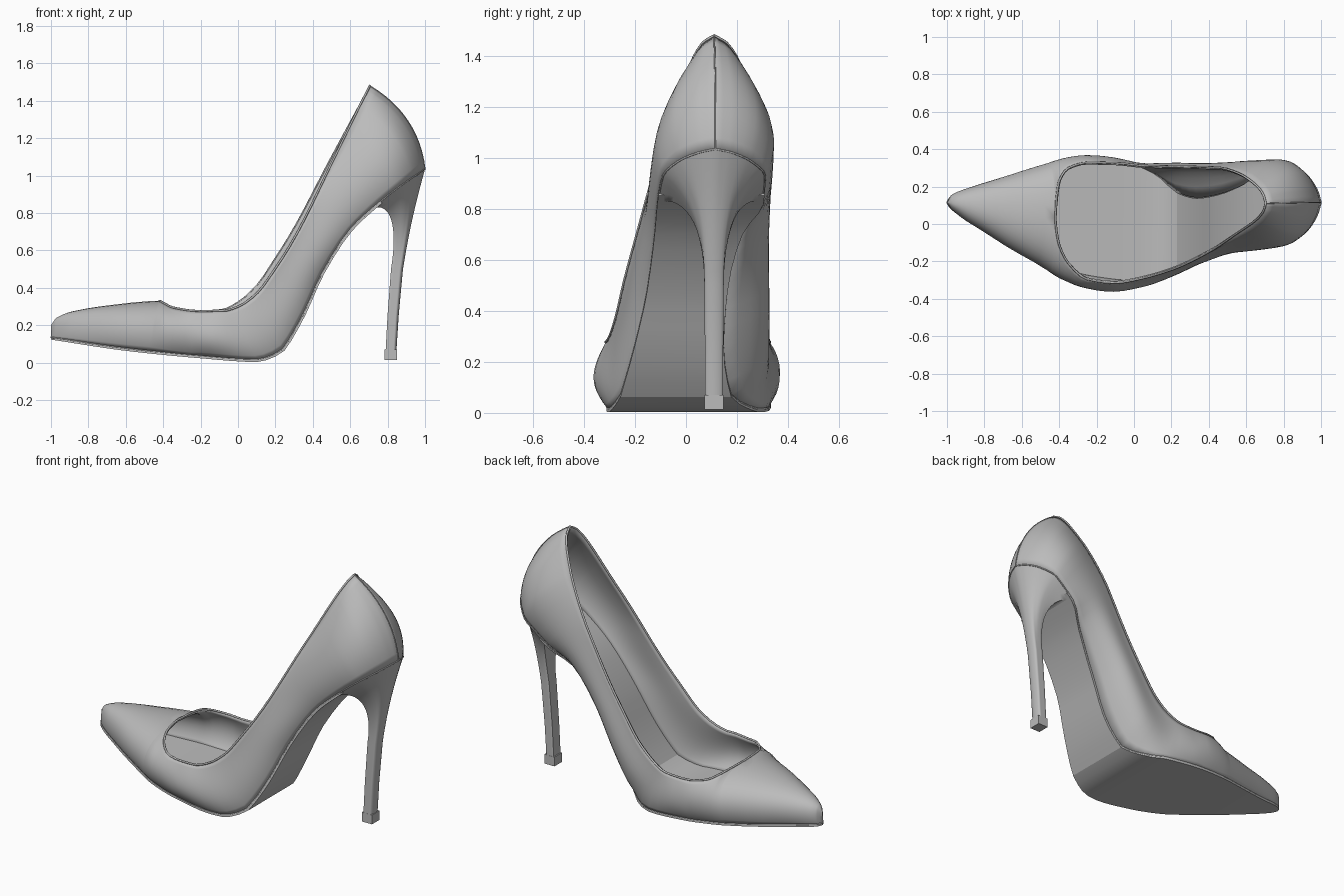
import bpy, bmesh, math
from mathutils import Vector

if "Cube" in bpy.data.objects:
    bpy.data.objects.remove(bpy.data.objects["Cube"], do_unlink=True)

grey = bpy.data.materials.new("plain_grey")
grey.use_nodes = True
grey.diffuse_color = (.5, .5, .5, 1)
grey.node_tree.nodes["Principled BSDF"].inputs["Base Color"].default_value = grey.diffuse_color


def curve_through(*keys):
    """Monotone smooth interpolation through (position, value) keys."""
    xs, ys = zip(*keys)
    slopes = [(ys[i + 1] - ys[i]) / (xs[i + 1] - xs[i]) for i in range(len(xs) - 1)]
    tangents = [slopes[0]]
    for a, b in zip(slopes, slopes[1:]):
        tangents.append(2 * a * b / (a + b) if a * b > 0 else 0)
    tangents.append(slopes[-1])

    def value(x):
        i = 0
        while i < len(slopes) - 1 and x > xs[i + 1]:
            i += 1
        h = xs[i + 1] - xs[i]
        t = min(max((x - xs[i]) / h, 0), 1)
        s = t * t * (3 - 2 * t)
        bend = tangents[i] * t * (1 - t) ** 2 - tangents[i + 1] * t * t * (1 - t)
        return ys[i] * (1 - s) + ys[i + 1] * s + h * bend
    return value


# Profiles along the length: heights, then half outlines (left, right)
sole_z = curve_through((-1, .135), (-.6, .075), (-.2, .035), (.1, .015), (.14, .022), (.24, .072),
                       (.27, .115), (.35, .26), (.45, .48), (.6, .71), (.72, .825), (.85, .93), (1, 1.035))
top_z = curve_through((-1, .2), (-.97, .24), (-.88, .275), (-.7, .305), (-.42, .33), (-.4, .32),
                      (-.35, .295), (-.2, .275), (-.08, .28), (0, .31), (.1, .39), (.2, .53),
                      (.3, .69), (.5, 1.08), (.705, 1.48))
sole_y = {
    1: curve_through((-1, .115), (-.98, .145), (-.8, .2), (-.6, .26), (-.4, .31), (-.2, .33), (0, .32),
                     (.12, .27), (.25, .17), (.35, .145), (.45, .16), (.6, .22), (.72, .3),
                     (.85, .31), (.93, .255), (.98, .18), (1, .115)),
    -1: curve_through((-1, .115), (-.98, .085), (-.8, -.03), (-.6, -.14), (-.4, -.24), (-.2, -.29),
                      (0, -.31), (.12, -.295), (.25, -.25), (.35, -.2), (.45, -.15), (.6, -.12),
                      (.72, -.11), (.85, -.09), (.93, -.03), (.98, .05), (1, .115))}
bulge_y = {
    1: curve_through((-1, .115), (-.98, .155), (-.9, .19), (-.7, .255), (-.5, .32), (-.25, .368),
                     (-.1, .355), (.1, .322), (.25, .31), (.45, .308), (.6, .32), (.72, .338),
                     (.85, .345), (.93, .295), (.98, .2), (1, .115)),
    -1: curve_through((-1, .115), (-.98, .08), (-.8, -.05), (-.6, -.18), (-.4, -.29), (-.25, -.345),
                      (-.1, -.36), (.1, -.335), (.25, -.285), (.45, -.2), (.6, -.155), (.72, -.142),
                      (.85, -.12), (.93, -.065), (.98, .03), (1, .115))}
top_y = {
    1: curve_through((-1, .115), (-.42, .03), (-.415, .13), (-.4, .23), (-.35, .3), (-.25, .328),
                     (-.1, .326), (.05, .312), (.45, .302), (.55, .275), (.65, .21), (.69, .16), (.705, .11)),
    -1: curve_through((-.42, .03), (-.415, -.03), (-.4, -.11), (-.35, -.21), (-.25, -.295),
                      (-.1, -.315), (0, -.3), (.2, -.245), (.4, -.15), (.55, -.05), (.65, .02),
                      (.69, .065), (.705, .11))}

# Each station pairs a position on the sole edge with one on the top line
pairs = [(-1, -1), (-.98, -.97), (-.9, -.88), (-.7, -.66), (-.48, -.42), (-.45, -.415), (-.41, -.4),
         (-.35, -.35), (-.25, -.25), (-.1, -.12), (.1, -.03), (.24, .075), (.35, .17), (.45, .27),
         (.6, .39), (.72, .49), (.85, .58), (.93, .65), (.98, .69), (1, .705)]
top_x = curve_through(*pairs)
THROAT = -.42
STEPS = 3
stations = [a[0] + (b[0] - a[0]) * j / STEPS for a, b in zip(pairs, pairs[1:]) for j in range(STEPS)] + [1]


def sole_point(x, side):
    return Vector((x, sole_y[side](x), sole_z(x)))


def top_point(x, side):
    u = top_x(x)
    lift = .026 * side * math.sin(math.pi * min(max((u + .1) / .75, 0), 1))
    return Vector((u, top_y[side if u > THROAT else 1](u), top_z(u) + lift))


def bezier(a, b, c, d, t):
    s = 1 - t
    return a * s ** 3 + b * (3 * s * s * t) + c * (3 * s * t * t) + d * t ** 3


def section(x, side, steps=12):
    """Side wall of the upper; beside the throat it is a closed arch cut at the top line."""
    low, rim, out = sole_point(x, side), top_point(x, side), bulge_y[side](x)
    arched = rim.x < -.22
    beside = arched and rim.x > THROAT
    high = Vector((rim.x, .03, .335)) if beside else rim
    push = Vector((.075, 0, .045)) * max(0, (x - .7) / .3)
    a, b = low.lerp(high, .33) + push, low.lerp(high, .67) + push
    b.y = out
    if arched:
        b.z = low.z + (high.z - low.z) * .98
        b.y += (out - high.y) * .12
    a.y = (out - .275 * low.y - .239 * b.y - .043 * high.y) / .443
    end = 1
    while beside and end > .5 and abs(bezier(low, a, b, high, end).y - high.y) < abs(rim.y - high.y):
        end -= .004
    wall = [bezier(low, a, b, high, end * k / steps) for k in range(steps + 1)]
    miss = rim - wall[-1]
    return [p + miss * (k / steps) ** 2 for k, p in enumerate(wall)]


def make_object(name, grids, wrap=False, caps=False, angle=35):
    """Skin rows of points; each grid is (rows, flip)."""
    bm = bmesh.new()
    for rows, flip in grids:
        verts = [[bm.verts.new(p) for p in row] for row in rows]
        for r, s in zip(verts, verts[1:]):
            for k in range(len(r) - (0 if wrap else 1)):
                n = (k + 1) % len(r)
                quad = [r[k], r[n], s[n], s[k]]
                bm.faces.new(quad[::-1] if flip else quad)
        if caps:
            bm.faces.new(verts[0])
            bm.faces.new(verts[-1][::-1])
    bmesh.ops.remove_doubles(bm, verts=bm.verts, dist=.0008)
    if caps:
        bmesh.ops.recalc_face_normals(bm, faces=bm.faces)
    mesh = bpy.data.meshes.new(name)
    bm.to_mesh(mesh)
    bm.free()
    ob = bpy.data.objects.new(name, mesh)
    bpy.context.collection.objects.link(ob)
    mesh.materials.append(grey)
    bpy.ops.object.select_all(action="DESELECT")
    ob.select_set(True)
    bpy.context.view_layer.objects.active = ob
    bpy.ops.object.shade_smooth_by_angle(angle=math.radians(angle))
    return ob


def make_piping(name, points, radius, cyclic=False):
    data = bpy.data.curves.new(name, "CURVE")
    data.dimensions = "3D"
    data.bevel_depth, data.bevel_resolution = radius, 1
    line = data.splines.new("POLY")
    line.points.add(len(points) - 1)
    for p, co in zip(line.points, points):
        p.co = (*co, 1)
    line.use_cyclic_u = cyclic
    ob = bpy.data.objects.new(name, data)
    bpy.context.collection.objects.link(ob)
    data.materials.append(grey)


# Upper: both side walls welded along the toe ridge and back seam
upper = make_object("upper", [([section(x, s) for x in stations], s < 0) for s in (1, -1)], angle=60)
wall = upper.modifiers.new("wall", "SOLIDIFY")
wall.thickness, wall.offset = .012, -1


# Outsole and insole: closed slabs between the sole edges
def slab(name, xs, grow, under, over):
    rows = []
    for x in xs:
        ends = [sole_point(x, s) + Vector((0, s * grow, 0)) for s in (-1, 1)]
        slope = (sole_z(x + .01) - sole_z(x - .01)) / .02 if -1 < x < 1 else 0
        normal = Vector((-slope, 0, 1)).normalized()
        rows.append([p + normal * d for p, d in
                     ((ends[0], under), (ends[1], under), (ends[1], over), (ends[0], over))])
    make_object(name, [(rows, False)], wrap=True, caps=True, angle=20)


slab("outsole", [x for x in stations if x < .77], .003, -.012, .004)
slab("insole", [x for x in stations if -.9 < x < .99], -.008, .003, .016)

# Piping on the top line, sole edge and back seam
rim = [x for x in stations if x > -.481]
make_piping("top_binding", [top_point(x, -1) for x in rim] + [top_point(x, 1) for x in rim[-2:0:-1]], .006, True)
make_piping("sole_welt", [sole_point(x, -1) for x in stations]
            + [sole_point(x, 1) for x in stations[-2:0:-1]], .004, True)
make_piping("back_seam", section(1, 1), .003)

# Heel: the rear sole edge flows down into a slim stem
rear = [x for x in stations if x > .715]
seat = [sole_point(x, -1) for x in rear] + [sole_point(x, 1) for x in rear[-2::-1]]


def stem_ring(x, z, rx, ry):
    ring = []
    for i in range(len(seat)):
        a = (2 * i / (len(seat) - 1) - 1) * math.pi * .75
        c, s = math.cos(a), math.sin(a)
        ring.append(Vector((x + rx * (c if c > 0 else c * 1.4), .11 + ry * max(-1, min(1, 1.3 * s)), z)))
    return ring


neck = stem_ring(.85, .5, .032, .038)
columns = []
for i, (p, q) in enumerate(zip(seat, neck)):
    front = abs(2 * i / (len(seat) - 1) - 1) ** 2
    r = q + Vector((.04, 0, .25))
    m = p.lerp(r, .5) + Vector((.02, 0, .07)) * front
    columns.append([bezier(p, m, r, q, k / 14) for k in range(15)])
rings = [list(ring) for ring in zip(*columns)]
rings += [stem_ring(.829, .25, .03, .036), stem_ring(.818, .06, .029, .036)]
make_object("heel", [(rings, False)], wrap=True, caps=True, angle=50)

# Heel tip
bpy.ops.mesh.primitive_cube_add(size=1, location=(.816, .11, .042))
tip = bpy.context.object
tip.name = "heel_tip"
tip.scale = (.068, .074, .056)
tip.data.materials.append(grey)
